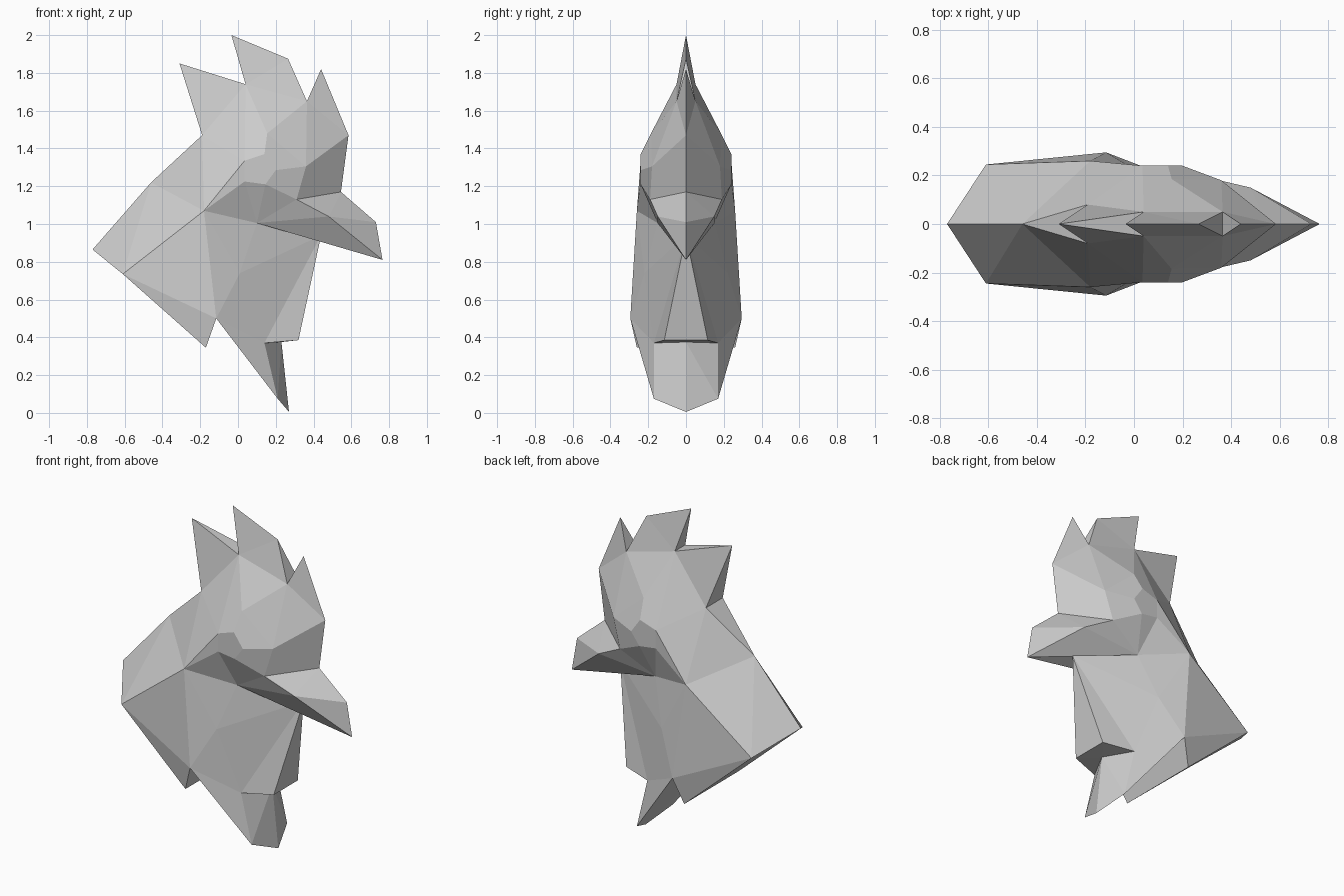
import bpy
import bmesh
from mathutils import Vector

cube = bpy.data.objects.get("Cube")
if cube:
    bpy.data.objects.remove(cube, do_unlink=True)

# One flat grey material
grey = bpy.data.materials.new("plain_grey")
grey.use_nodes = True
colour = (0.6, 0.6, 0.6, 1)
grey.diffuse_color = colour
grey.node_tree.nodes["Principled BSDF"].inputs["Base Color"].default_value = colour

# Corner points of the left half (y = 0 lies on the mirror plane)
corners = dict(
    # comb
    comb_tip_a=(-.31, 0, 1.85), comb_tip_b=(-.035, 0, 2), comb_end_b=(.265, 0, 1.875),
    comb_tip_c=(.44, 0, 1.82), notch_a=(.04, .05, 1.74), notch_b=(.365, .05, 1.65),
    # head
    nape=(-.19, .08, 1.47), brow=(.155, .185, 1.48), forehead=(.585, 0, 1.47),
    cheek=(.36, .18, 1.305), jaw=(.31, .19, 1.13), bridge=(.545, 0, 1.17),
    eye_top=(.14, .24, 1.37), eye_front=(.2, .24, 1.285), eye_low=(.145, .24, 1.21),
    eye_back=(.035, .24, 1.335), eye_under=(.035, .24, 1.225),
    # beak
    beak_side=(.48, .15, 1.04), beak_ridge=(.73, 0, 1.01), beak_tip=(.765, 0, .81),
    mouth=(.1, .15, 1.005), throat=(.44, 0, .94),
    # neck
    neck_back=(-.18, .26, 1.07), neck_mid=(.01, .22, .74), neck_low=(-.115, .295, .5),
    chest=(.32, .115, .385), chest_mid=(.23, 0, .375), chest_back=(.14, .17, .37),
    # back plumage and lower point
    hackle=(-.46, 0, 1.22), tail=(-.77, 0, .865), tail_side=(-.61, .245, .735),
    tail_low=(-.17, .26, .345), foot_side=(.21, .17, .075), foot=(.27, 0, .005),
)


def build_part(name, faces):
    """Build faces on both sides; a name ending in * is the mirrored corner."""
    bm = bmesh.new()
    verts = {}

    def vert(corner, side):
        if corner.endswith("*"):
            corner, side = corner[:-1], -side
        x, y, z = corners[corner]
        key = (corner, side if y else 0)
        if key not in verts:
            verts[key] = bm.verts.new((x, y * side, z))
        return verts[key]

    for face in faces:
        for side in ((1,) if "*" in face else (1, -1)):
            bm.faces.new([vert(c, side) for c in face.split()])

    # Turn every face away from the middle of the part
    middle = sum((v.co for v in bm.verts), Vector()) / len(bm.verts)
    bm.normal_update()
    for f in bm.faces:
        if f.normal.dot(f.calc_center_median() - middle) < 0:
            f.normal_flip()

    mesh = bpy.data.meshes.new(name)
    bm.to_mesh(mesh)
    bm.free()
    mesh.materials.append(grey)
    obj = bpy.data.objects.new(name, mesh)
    bpy.context.collection.objects.link(obj)
    return obj


# Three comb points
build_part("comb_back", [
    "comb_tip_a nape notch_a",
    "comb_tip_a nape nape*",
    "comb_tip_a notch_a notch_a*",
])
build_part("comb_middle", [
    "comb_tip_b notch_a notch_a*",
    "comb_tip_b notch_a comb_end_b",
    "notch_a notch_b comb_end_b",
    "comb_end_b notch_b notch_b*",
])
build_part("comb_front", [
    "comb_tip_c notch_b forehead",
    "comb_tip_c notch_b notch_b*",
])

# Head with flat eye patches
build_part("head", [
    "nape notch_a eye_back",
    "notch_a brow eye_top eye_back",
    "notch_a notch_b brow",
    "notch_b cheek brow",
    "brow cheek eye_front eye_top",
    "notch_b forehead cheek",
    "forehead bridge jaw cheek",
    "cheek jaw eye_low eye_front",
])
build_part("eye_patches", ["eye_back eye_top eye_front eye_low eye_under"])

# Hooked beak
build_part("beak", [
    "bridge jaw beak_side",
    "bridge beak_side beak_ridge",
    "beak_ridge beak_side beak_tip",
    "jaw beak_side mouth",
    "mouth beak_side beak_tip",
    "mouth beak_tip throat",
])

# Neck and chest
build_part("neck", [
    "eye_low jaw mouth",
    "eye_under eye_low mouth",
    "eye_under mouth neck_back",
    "neck_back mouth neck_mid",
    "mouth throat neck_mid",
    "neck_mid throat chest_back",
    "throat chest chest_back",
    "neck_back neck_mid neck_low",
    "neck_mid chest_back neck_low",
    "throat chest chest*",
    "chest chest_back chest_mid",
    "chest chest_mid chest*",
])

# Pointed plumage behind the neck
build_part("back_plumage", [
    "nape nape* hackle",
    "nape eye_back neck_back",
    "eye_back eye_under neck_back",
    "nape neck_back hackle",
    "hackle neck_back tail_side",
    "hackle tail_side tail",
    "tail_side neck_back neck_low",
    "tail_side neck_low tail_low",
    "tail tail_side tail_side*",
    "tail_side tail_low tail_low* tail_side*",
    "tail_low neck_low neck_low* tail_low*",
])

# Lower point the bust stands on
build_part("lower_point", [
    "neck_low chest_back foot_side",
    "chest_back foot_side chest_mid",
    "foot_side foot chest_mid",
    "neck_low foot_side foot",
    "neck_low neck_low* foot",
])
